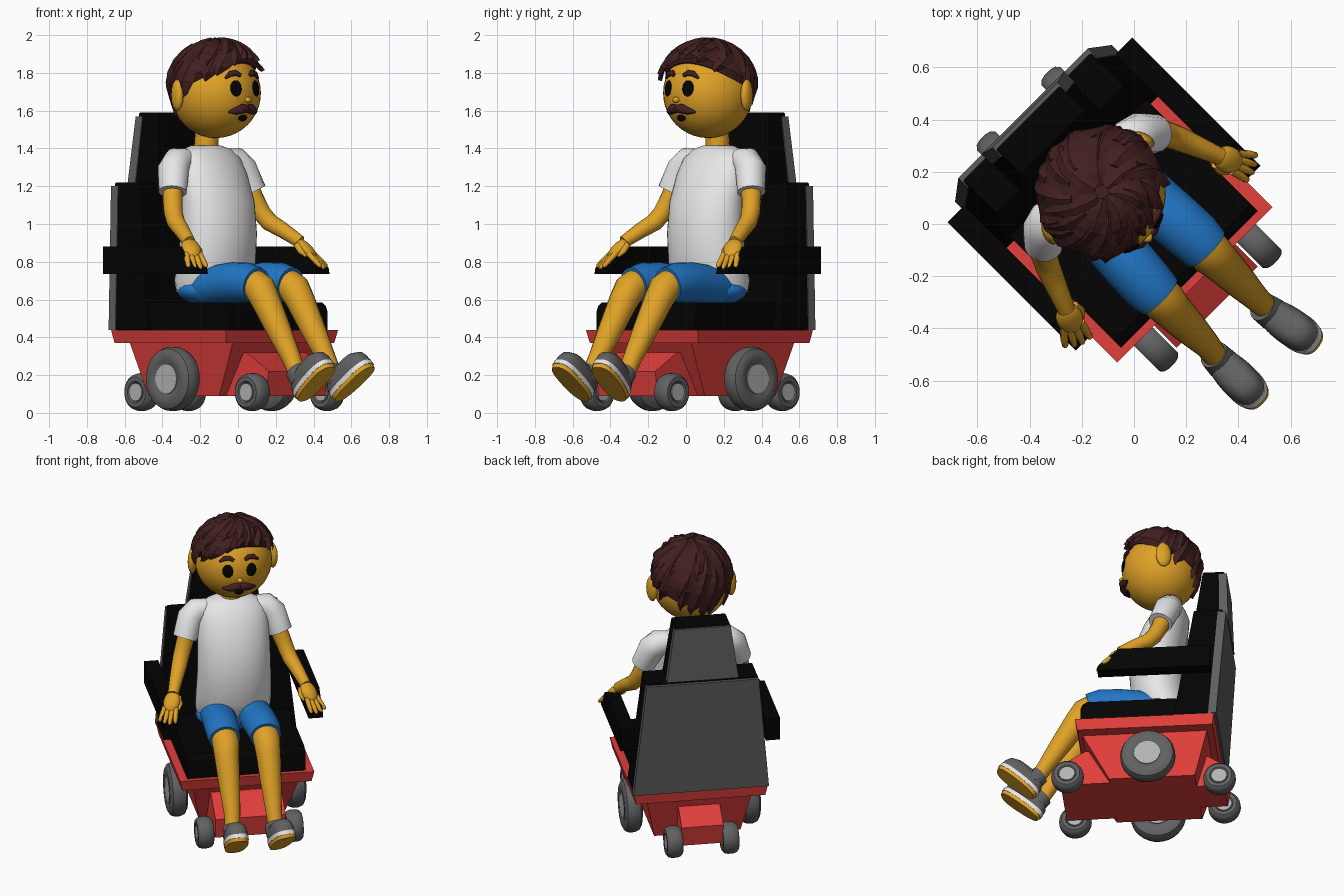
import bpy, bmesh, math, random
from mathutils import Vector, Matrix

if "Cube" in bpy.data.objects:
    bpy.data.objects.remove(bpy.data.objects["Cube"])
random.seed(7)
TURN = Matrix.Rotation(math.radians(45), 4, 'Z')   # whole model sits diagonally


def material(name, r, g, b):
    m = bpy.data.materials.new(name)
    m.use_nodes = True
    m.diffuse_color = (r, g, b, 1)
    m.node_tree.nodes["Principled BSDF"].inputs["Base Color"].default_value = (r, g, b, 1)
    return m


SKIN = material("skin", .74, .36, .02)
HAIR = material("dark brown", .055, .014, .014)
BLACK = material("black", .001, .001, .001)
WHITE = material("white cloth", .8, .8, .8)
BLUE = material("blue cloth", .015, .18, .56)
RED = material("red paint", .75, .05, .045)
PANEL = material("dark grey", .115, .115, .115)
GREY = material("grey rubber", .12, .12, .12)
HUB = material("light grey", .45, .45, .45)


def finish(name, bm, mat, angle=40, bevel=0):
    bmesh.ops.recalc_face_normals(bm, faces=bm.faces)
    bm.transform(TURN)
    me = bpy.data.meshes.new(name)
    bm.to_mesh(me)
    bm.free()
    me.materials.append(mat)
    if angle:
        for p in me.polygons:
            p.use_smooth = True
        me.set_sharp_from_angle(angle=math.radians(angle))
    ob = bpy.data.objects.new(name, me)
    bpy.context.collection.objects.link(ob)
    if bevel:
        mod = ob.modifiers.new("Bevel", 'BEVEL')
        mod.width, mod.segments = bevel, 3


def skin_rings(name, rings, mat, angle=40, bevel=0):
    """Bridge rings of points and cap both ends."""
    bm = bmesh.new()
    vs = [[bm.verts.new(p) for p in ring] for ring in rings]
    n = len(vs[0])
    for a, b in zip(vs, vs[1:]):
        for i in range(n):
            bm.faces.new((a[i], a[(i + 1) % n], b[(i + 1) % n], b[i]))
    bm.faces.new(vs[0])
    bm.faces.new(vs[-1])
    finish(name, bm, mat, angle, bevel)


def frustum(name, low, high, mat, bevel=0):
    """Each level is z, half width, front y, back y."""
    skin_rings(name, [[(-w, c, z), (w, c, z), (w, d, z), (-w, d, z)] for z, w, c, d in (low, high)], mat, 0, bevel)


def side_profile(name, x0, x1, profile, mat):
    """Sweep a y, z outline sideways."""
    skin_rings(name, [[(x, y, z) for y, z in profile] for x in (x0, x1)], mat, 30)


def ellipse_loft(name, levels, mat, n=32):
    """Each level is z, centre y, half width, half depth."""
    turn = [i * math.tau / n for i in range(n)]
    skin_rings(name, [[(a * math.cos(t), y + b * math.sin(t), z) for t in turn]
                      for z, y, a, b in levels], mat, 60)


def tube(name, path, radii, mat, n=16):
    path = [Vector(p) for p in path]
    rings = []
    for i, p in enumerate(path):
        d = path[min(i + 1, len(path) - 1)] - path[max(i - 1, 0)]
        q = d.to_track_quat('Z', 'Y')
        rings.append([p + q @ Vector((math.cos(k * math.tau / n), math.sin(k * math.tau / n), 0)) * radii[i]
                      for k in range(n)])
    skin_rings(name, rings, mat, 60)


def ball(name, centre, size, mat, rot=None, seg=24):
    bm = bmesh.new()
    bmesh.ops.create_uvsphere(bm, u_segments=seg, v_segments=seg // 2, radius=1)
    rot = rot.to_4x4() if rot else Matrix()
    bm.transform(Matrix.Translation(centre) @ rot @ Matrix.Diagonal((*size, 1)))
    finish(name, bm, mat, 50)


def wheel(name, x, y, r, w):
    def lathe(part, profile, mat):
        turn = [i * math.tau / 32 for i in range(32)]
        skin_rings(part, [[(x + o, y + q * math.cos(t), r + .01 + q * math.sin(t)) for t in turn]
                          for q, o in profile], mat, 35)
    lathe(name + "_tyre", [(.5 * r, -.85 * w), (.58 * r, -w), (.8 * r, -w), (.94 * r, -.75 * w), (r, -.3 * w),
                           (r, .3 * w), (.94 * r, .75 * w), (.8 * r, w), (.58 * r, w), (.5 * r, .85 * w)], GREY)
    lathe(name + "_hub", [(.47 * r, -.97 * w), (.47 * r, .97 * w)], HUB)


# Chair base
frustum("platform", (.37, .405, -.315, .52), (.44, .42, -.33, .53), RED)
frustum("chassis", (.09, .27, -.13, .4), (.37, .33, -.29, .48), RED)
side_profile("front_nose", -.22, .22, [(-.1, .09), (-.435, .09), (-.45, .22), (-.285, .32), (-.1, .32)], RED)
side_profile("rear_nose", -.13, .13, [(.35, .09), (.57, .09), (.59, .22), (.44, .32), (.35, .32)], RED)
for s, side in ((-1, "right"), (1, "left")):
    wheel(side + "_drive_wheel", s * .37, .118, .17, .055)
    wheel(side + "_front_caster", s * .28, -.387, .1, .05)
    wheel(side + "_rear_caster", s * .175, .545, .1, .05)

# Seat
side_profile("seat_cushion", -.37, .37, [(.33, .44), (-.3, .44), (-.3, .535), (-.288, .565), (-.26, .585),
                                         (.33, .585)], BLACK)
frustum("backrest", (.44, .418, .28, .53), (1.22, .345, .4, .58), BLACK, .008)
frustum("back_panel", (.44, .424, .495, .545), (1.2, .351, .548, .6), PANEL)
frustum("headrest", (1.2, .22, .39, .575), (1.59, .17, .44, .575), BLACK, .008)
frustum("headrest_panel", (1.22, .224, .545, .602), (1.57, .176, .54, .59), PANEL)
for s, side in ((-1, "right"), (1, "left")):
    side_profile(side + "_armrest", s * .41, s * .5, [(.51, .735), (-.185, .735), (-.18, .765), (-.05, .88),
                                                      (.51, .88)], BLACK)

# Torso
ellipse_loft("shirt", [(.64, .2, .218, .145), (.7, .185, .234, .175), (.78, .163, .235, .177), (.95, .143, .229, .17),
                       (1.12, .153, .226, .16), (1.27, .195, .222, .14), (1.35, .222, .205, .12),
                       (1.395, .235, .16, .09), (1.415, .24, .09, .07)], WHITE)
ball("hips", (0, .17, .65), (.235, .17, .09), BLUE)
tube("neck", [(0, .24, 1.38), (0, .23, 1.52)], [.065, .062], SKIN)

# Limbs; the left foot turns out slightly
for s, side, foot_x, yaw in ((-1, "right", -.138, 0), (1, "left", .132, 10)):
    tube(side + "_sleeve", [(s * .15, .24, 1.335), (s * .215, .238, 1.325), (s * .255, .228, 1.29), (s * .3, .19, 1.17)],
         [.065, .083, .084, .075], WHITE)
    tube(side + "_arm", [(s * .25, .225, 1.29), (s * .302, .187, 1.14), (s * .33, .155, 1.06), (s * .35, .115, 1.01),
                         (s * .38, .04, .965), (s * .415, -.05, .905)], [.055, .053, .05, .048, .042, .034], SKIN)
    wrist = Vector((s * .41, -.04, .91))
    ahead = Vector((s * .34, -.7, -.74)).normalized()
    across = ahead.cross(Vector((0, 0, 1))).normalized()
    rot = Matrix((across, ahead, across.cross(ahead))).transposed()
    ball(side + "_palm", wrist + ahead * .06, (.052, .075, .03), SKIN, rot, 16)
    for k in range(4):
        f = (k - 1.5) / 1.5
        root = wrist + ahead * .1 + across * f * .036
        tip = root + ahead * (.12 - .02 * abs(f)) + across * f * .015
        tube(side + "_finger", [root, root.lerp(tip, .6), root.lerp(tip, .92), tip],
             [.016, .015, .012, .005], SKIN, 8)
    thumb = wrist + ahead * .03 - Vector((s * .035, 0, 0))
    tube(side + "_thumb", [thumb, thumb + ahead * .05 - Vector((s * .022, 0, 0)),
                           thumb + ahead * .09 - Vector((s * .022, 0, 0))], [.02, .017, .006], SKIN, 8)
    # Legs
    tube(side + "_shorts_leg", [(s * .11, .12, .67), (s * .12, -.08, .69), (s * .128, -.2, .69), (s * .128, -.265, .675)],
         [.105, .108, .105, .096], BLUE, 20)
    tube(side + "_leg", [(s * .128, -.15, .69), (s * .128, -.24, .685), (s * .128, -.295, .655), (s * .13, -.34, .59),
                         (s * .13, -.435, .44), (s * .13, -.53, .29), (foot_x, -.585, .2)],
         [.075, .083, .084, .077, .066, .051, .045], SKIN)
    # Shoes, toes tipped up
    tilt = Matrix.Rotation(math.radians(yaw), 3, 'Z') @ Matrix.Rotation(math.radians(-39), 3, 'X')
    foot = Vector((foot_x + yaw * .001, -.678, .207))
    tube(side + "_shoe_collar", [foot + tilt @ Vector((0, y, z)) for y, z in ((.065, .01), (.075, .08))],
         [.064, .058], GREY)

    def shoe_layer(part, levels, mat):
        """Each level is height, size, shift toward the toe."""
        rings = []
        for z, g, shift in levels:
            ring = []
            for i in range(28):
                c, d = math.cos(i * math.tau / 28), math.sin(i * math.tau / 28)
                x = math.copysign(abs(c) ** .75, c) * .071 * g * (1 - .1 * d)
                ring.append(foot + tilt @ Vector((x, math.copysign(abs(d) ** .8, d) * .15 * g - shift, z)))
            rings.append(ring)
        skin_rings(side + part, rings, mat, 50)
    shoe_layer("_shoe_upper", [(-.025, 1, 0), (.01, .97, .002), (.04, .86, .006), (.062, .6, .008), (.068, .25, .008)], GREY)
    shoe_layer("_midsole", [(-.05, 1.02, 0), (-.025, 1.02, 0)], WHITE)
    shoe_layer("_outsole", [(-.072, .96, 0), (-.048, 1, 0)], SKIN)

# Head
R = .238
HEAD = Vector((0, .165, 1.693))
ball("head", HEAD, (R, R, R), SKIN, None, 40)


def face_point(x, z, lift=.0):
    return HEAD + Vector((x, -math.sqrt(R * R - x * x - z * z), z)) * (1 + lift)


for s, side in ((-1, "right"), (1, "left")):
    ball(side + "_ear", HEAD + Vector((s * .25, .04, -.01)), (.028, .05, .084), SKIN,
         Matrix.Rotation(s * .35, 3, 'Z'), 16)
    p = face_point(s * .074, .025)
    ball(side + "_eye", p, (.034, .043, .009), BLACK, (p - HEAD).to_track_quat('Z', 'Y').to_matrix(), 20)
    tube(side + "_eyebrow", [face_point(s * x, z, .015) for x, z in ((.034, .092), (.06, .105), (.09, .1), (.12, .078))],
         [.01, .016, .016, .006], HAIR, 8)
    tube(side + "_moustache", [face_point(s * x, z, .03) for x, z in ((0, -.08), (.03, -.08), (.065, -.092), (.1, -.098))],
         [.02, .027, .02, .006], HAIR, 10)
ball("nose", face_point(0, -.035, .02), (.02, .018, .016), SKIN, None, 12)
ball("chin_tuft", face_point(0, -.13), (.03, .014, .02), BLACK, None, 12)


# Hair: a cap with overlapping pointed locks, lower over the right brow
def hairline(az):
    return math.radians(82 - 33 * math.cos(az) - 4 * math.sin(az))


def on_scalp(az, th, extra=0):
    r = .242 + .042 * math.sqrt(max(0, math.cos(th))) + extra
    return HEAD + r * Vector((math.sin(th) * math.sin(az), -math.sin(th) * math.cos(az), math.cos(th)))


turns = [i * math.tau / 40 for i in range(40)]
skin_rings("hair_cap", [[on_scalp(a, max(.02, hairline(a) * k / 10), -.03 if k == 10 else 0) for a in turns]
                        for k in range(11)], HAIR, 30)


def lock(az, start, end, width, swirl):
    bm = bmesh.new()
    rows = []
    for k in range(6):
        t = k / 5
        th = start + (end - start) * t
        a = az + swirl * t
        mid = on_scalp(a, th, .012 + .012 * t * max(0, math.cos(a)))
        step = on_scalp(a + .1, th) - on_scalp(a - .1, th)
        side = step.normalized() * width * (.45, .85, 1, .95, .65, .05)[k]
        inner = (mid - HEAD).normalized() * .022
        rows.append([bm.verts.new(v) for v in (mid - side - inner, mid, mid + side - inner)])
    for p, q in zip(rows, rows[1:]):
        for i in range(2):
            bm.faces.new((p[i], p[i + 1], q[i + 1], q[i]))
        bm.faces.new((p[2], p[0], q[0], q[2]))
    bm.faces.new(rows[0])
    bm.faces.new(rows[-1])
    finish("hair_lock", bm, HAIR, 0)


for count, start, reach in ((17, .5, 1.08), (12, .25, .85), (7, .06, .62)):
    for i in range(count):
        az = i * math.tau / count + random.uniform(-.12, .12)
        swirl = -random.uniform(.25, .6)
        end = hairline(az + swirl) * (reach + random.uniform(-.06, .08))
        lock(az, start * hairline(az), max(end, .6), random.uniform(.05, .075), swirl)
